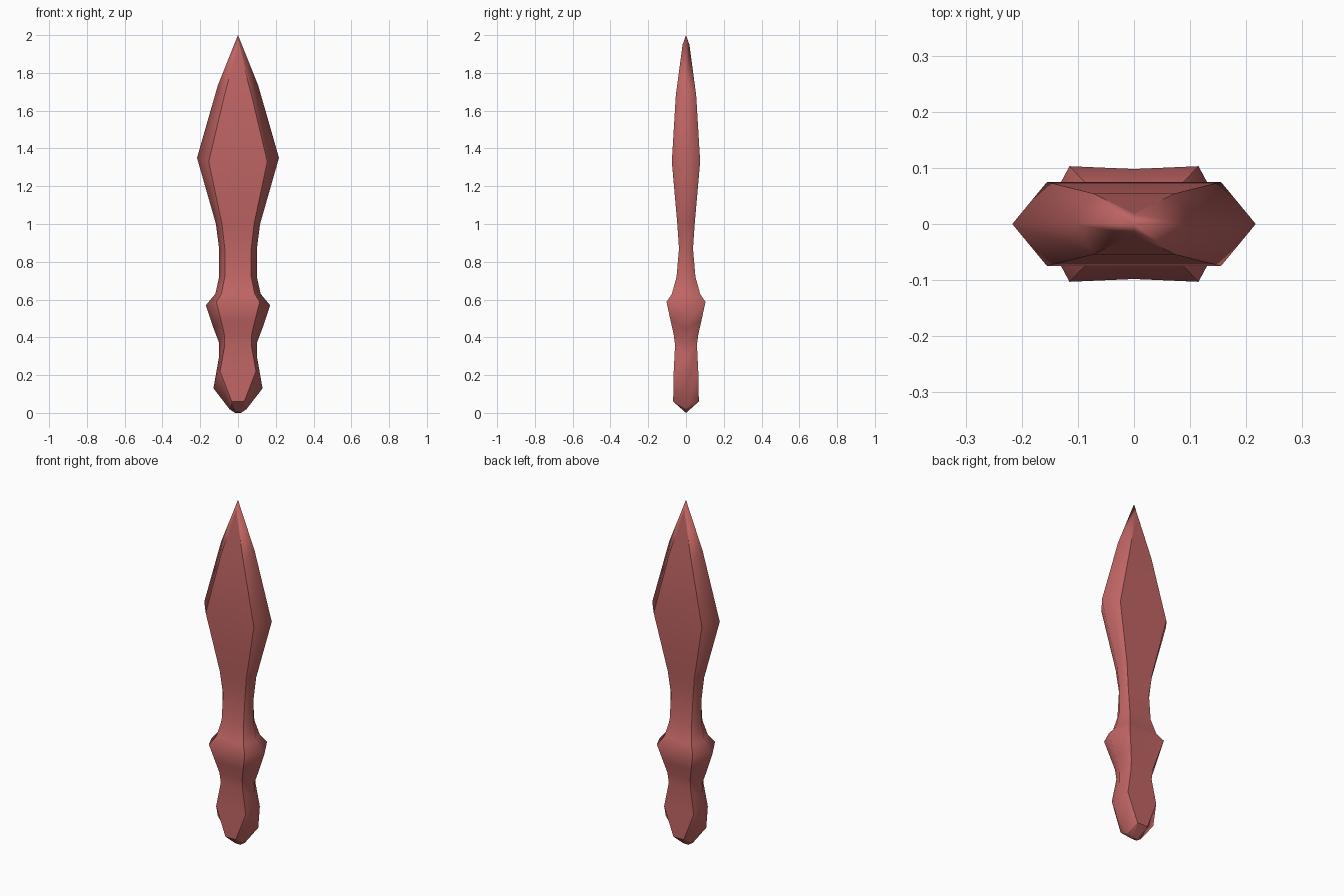
import bpy
import bmesh

# Remove the default cube
default = bpy.data.objects.get("Cube")
if default:
    bpy.data.objects.remove(default, do_unlink=True)

# Single flat colour
red = bpy.data.materials.new("dusty_red")
red.use_nodes = True
colour = (0.52, 0.13, 0.125, 1)
red.diffuse_color = colour
red.node_tree.nodes["Principled BSDF"].inputs["Base Color"].default_value = colour

# Sections from pommel to tip:
# side edge height, side edge half width, face height, face half width, half depth
SECTIONS = [
    (0.0, 0.015, 0.005, 0.012, 0.006),
    (0.02, 0.045, 0.06, 0.033, 0.068),
    (0.13, 0.13, 0.22, 0.095, 0.065),
    (0.3, 0.1, 0.36, 0.07, 0.058),
    (0.37, 0.1, 0.42, 0.073, 0.066),
    (0.45, 0.13, 0.49, 0.09, 0.082),
    (0.57, 0.17, 0.587, 0.115, 0.103),
    (0.63, 0.12, 0.63, 0.088, 0.075),
    (0.72, 0.1, 0.72, 0.07, 0.05),
    (0.87, 0.1, 0.87, 0.07, 0.037),
    (1.0, 0.117, 1.0, 0.085, 0.046),
    (1.35, 0.217, 1.33, 0.155, 0.075),
    (1.73, 0.108, 1.68, 0.072, 0.054),
    (2.0, 0.0, 1.95, 0.0, 0.018),
]
GUARD = 6
CORNERS = (1, 3, 5, 7)


def add_ring(bm, section, hollow):
    """Flattened hexagon with a centre point on the front and back faces."""
    side_z, side_w, z, w, d = section
    m = d - hollow
    points = [(side_w, 0, side_z), (w, d, z), (0, m, z), (-w, d, z),
              (-side_w, 0, side_z), (-w, -d, z), (0, -m, z), (w, -d, z)]
    return [bm.verts.new(p) for p in points]


# Loft the blade, guard, grip and pommel as one skin
bm = bmesh.new()
rings = [add_ring(bm, s, 0.005 if i == GUARD else 0)
         for i, s in enumerate(SECTIONS)]
count = len(rings[0])
for low, high in zip(rings, rings[1:]):
    for i in range(count):
        j = (i + 1) % count
        bm.faces.new((low[i], low[j], high[j], high[i]))
bm.faces.new(list(reversed(rings[0])))

for face in bm.faces:
    face.smooth = True

# Crisp lines along the face corners and around the pommel bevel
for low, high in zip(rings, rings[1:]):
    for i in CORNERS:
        bm.edges.get((low[i], high[i])).smooth = False
for ring in rings[:2]:
    for i in range(count):
        bm.edges.get((ring[i], ring[(i + 1) % count])).smooth = False

# Close the tip
bmesh.ops.remove_doubles(bm, verts=bm.verts, dist=0.0005)
bmesh.ops.recalc_face_normals(bm, faces=bm.faces)

mesh = bpy.data.meshes.new("dagger")
bm.to_mesh(mesh)
bm.free()
mesh.materials.append(red)
dagger = bpy.data.objects.new("dagger", mesh)
bpy.context.collection.objects.link(dagger)
